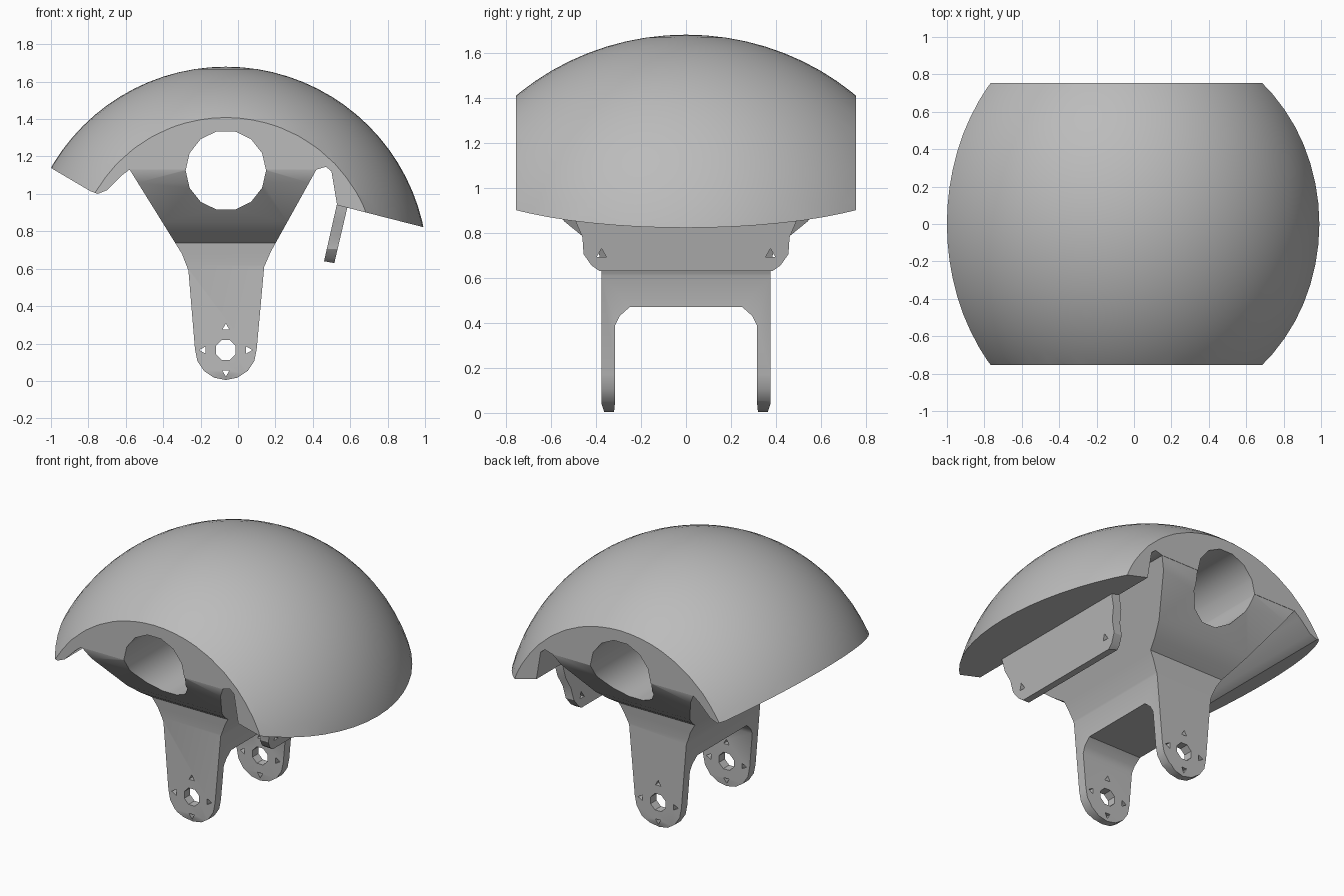
import bpy, bmesh, math
from mathutils import Vector

cube = bpy.data.objects.get("Cube")
if cube:
    bpy.data.objects.remove(cube, do_unlink=True)

CX = -0.065          # shared centre line of dome, bore and fork
BORE_Z, PIN_Z = 1.125, 0.165

grey = bpy.data.materials.new("plain grey")
grey.use_nodes = True
colour = (0.5, 0.5, 0.5, 1)
grey.diffuse_color = colour
grey.node_tree.nodes["Principled BSDF"].inputs["Base Color"].default_value = colour


def add_object(name, bm):
    bmesh.ops.recalc_face_normals(bm, faces=bm.faces)
    mesh = bpy.data.meshes.new(name)
    bm.to_mesh(mesh)
    bm.free()
    mesh.materials.append(grey)
    obj = bpy.data.objects.new(name, mesh)
    bpy.context.collection.objects.link(obj)
    return obj


def prism(name, outline, axis, low, high):
    """Extrude an outline drawn in (x, z) along y, or in (y, z) along x."""
    bm = bmesh.new()
    place = (lambda a, z: (a, low, z)) if axis == "y" else (lambda a, z: (low, a, z))
    face = bm.faces.new([bm.verts.new(place(a, z)) for a, z in outline])
    out = bmesh.ops.extrude_face_region(bm, geom=[face])
    step = Vector((0, high - low, 0) if axis == "y" else (high - low, 0, 0))
    moved = [v for v in out["geom"] if isinstance(v, bmesh.types.BMVert)]
    bmesh.ops.translate(bm, verts=moved, vec=step)
    return add_object(name, bm)


def ring(a, z, radius, sides, turn=0.0):
    angles = [turn + math.tau * i / sides for i in range(sides)]
    return [(a + radius * math.cos(t), z + radius * math.sin(t)) for t in angles]


def combine(obj, cutter, operation):
    mod = obj.modifiers.new("cut", "BOOLEAN")
    mod.operation, mod.object, mod.solver = operation, cutter, "EXACT"
    bpy.context.view_layer.objects.active = obj
    bpy.ops.object.modifier_apply(modifier=mod.name)
    bpy.data.objects.remove(cutter, do_unlink=True)


def drill(obj, outline, axis="y"):
    combine(obj, prism("cutter", outline, axis, -1.5, 1.5), "DIFFERENCE")


def mirrored(half):
    return half + [(-a, z) for a, z in reversed(half)]


# Domed cover: ellipsoid trimmed by its side outline
bm = bmesh.new()
bmesh.ops.create_uvsphere(bm, u_segments=64, v_segments=40, radius=1)
bmesh.ops.scale(bm, verts=bm.verts, vec=(1.08, 1.14, 1.08))
bmesh.ops.translate(bm, verts=bm.verts, vec=(CX, 0, 0.6))
dome = add_object("domed_cover", bm)
rim = [(-1.3, 1.315), (-0.79, 1.015), (-0.75, 1.0), (-0.7, 1.02), (-0.62, 1.1), (-0.58, 1.13),
       (0.42, 1.13), (0.47, 1.145), (0.5, 1.12), (0.53, 0.94), (1.3, 0.743), (1.3, 2), (-1.3, 2)]
combine(dome, prism("trim", rim, "y", -0.755, 0.755), "INTERSECT")

# Fork: tapered crown running down into two arms
right_edge = [(CX + 0.165 * math.cos(t), 0.17 + 0.165 * math.sin(t))
              for t in [-math.pi * i / 8 for i in range(9)]]
front = [(0.42, 1.131), (0.175, 0.69), (0.14, 0.61)] + right_edge
front += [(-0.265, 0.59), (-0.3, 0.68), (-0.58, 1.131)]
fork = prism("fork_with_crown", front, "y", -0.9, 0.9)
side = [(0.753, 1.2), (0.753, 1.13), (0.72, 1.06), (0.54, 0.85), (0.46, 0.785), (0.39, 0.738),
        (0.375, 0.62), (0.375, 0.04), (0.355, -0.02)]
combine(fork, prism("trim", mirrored(side), "x", -1, 1), "INTERSECT")
gap = [(0.33, -0.1), (0.315, 0.05), (0.315, 0.39), (0.295, 0.43), (0.25, 0.47)]
drill(fork, mirrored(gap), "x")

# Pin hole with four small triangular holes around it
drill(fork, ring(CX, PIN_Z, 0.057, 8, math.pi / 8))
for i in range(4):
    a = i * math.pi / 2
    drill(fork, ring(CX + 0.12 * math.cos(a), PIN_Z + 0.12 * math.sin(a), 0.022, 3, a))

# Large bore through cover and crown
for part in (dome, fork):
    drill(part, ring(CX, BORE_Z, 0.215, 14))

# Slanted mounting flap with chamfered lower corners
flap = prism("mounting_flap", [(0.46, 0.64), (0.515, 0.63), (0.59, 0.95), (0.53, 0.95)],
             "y", -0.6, 0.6)
plate = [(0.5, 1.0), (0.49, 0.85), (0.46, 0.78), (0.455, 0.705), (0.42, 0.655), (0.37, 0.62)]
combine(flap, prism("trim", mirrored(plate), "x", 0, 1), "INTERSECT")
for y in (-0.375, 0.375):
    drill(flap, ring(y, 0.705, 0.025, 3, math.pi / 2), "x")

# Smooth curved faces, crisp edges
for part in (dome, fork, flap):
    bpy.ops.object.select_all(action="DESELECT")
    part.select_set(True)
    bpy.context.view_layer.objects.active = part
    bpy.ops.object.shade_smooth_by_angle(angle=math.radians(30))
